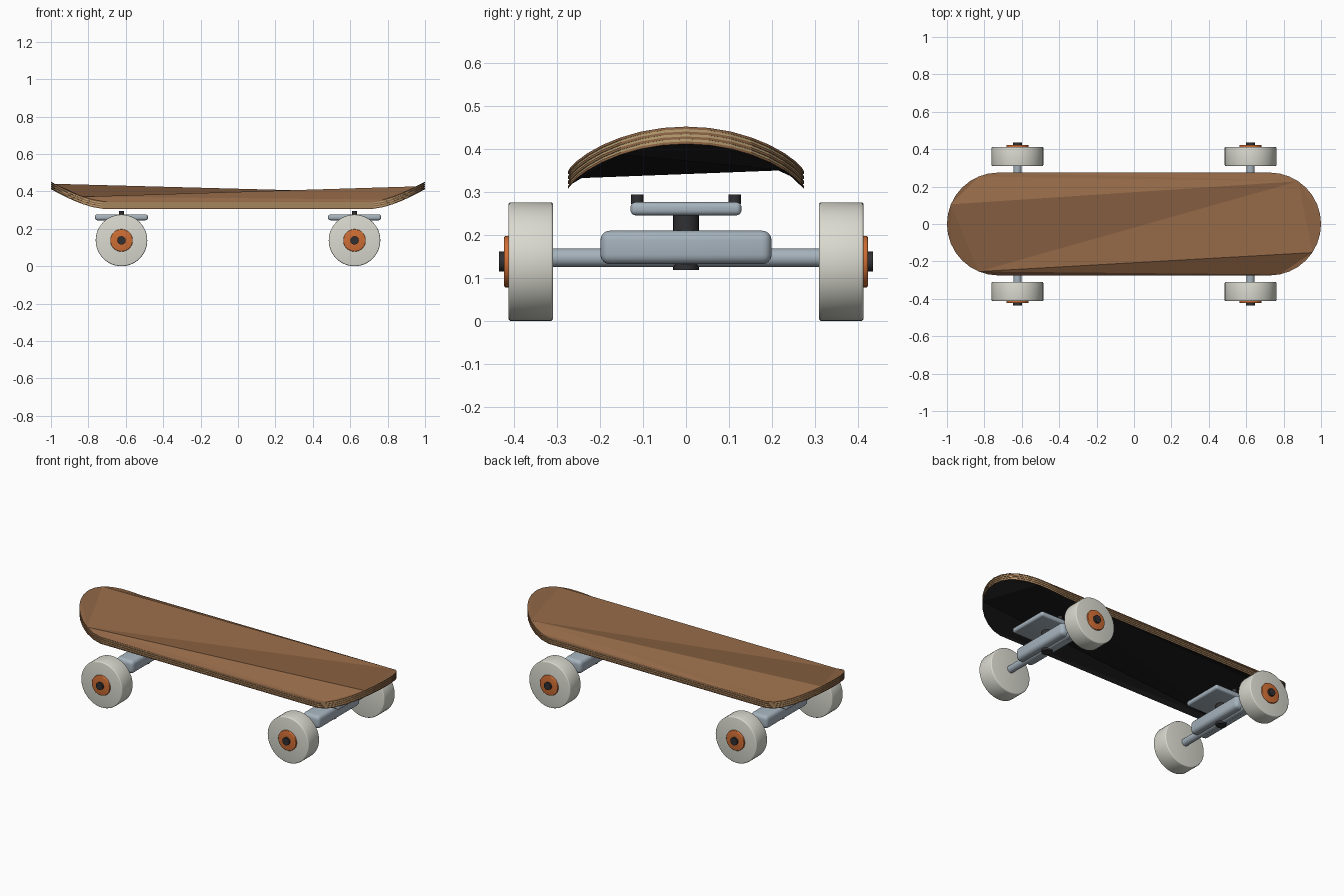
import bpy, bmesh, math
from mathutils import Matrix

if "Cube" in bpy.data.objects:
    bpy.data.objects.remove(bpy.data.objects["Cube"])


def material(name, rgb):
    m = bpy.data.materials.new(name)
    m.diffuse_color = (*rgb, 1)
    m.use_nodes = True
    m.node_tree.nodes["Principled BSDF"].inputs["Base Color"].default_value = m.diffuse_color
    return m


BROWN = material("brown wood", (0.283, 0.136, 0.061))
CREAM = material("cream ply", (0.50, 0.36, 0.18))
BLACK = material("black underside", (0.011, 0.011, 0.012))
METAL = material("grey metal", (0.376, 0.445, 0.503))
DARK = material("dark bolt", (0.03, 0.03, 0.034))
WHITE = material("off white wheel", (0.70, 0.70, 0.63))
ORANGE = material("orange hub", (0.62, 0.155, 0.035))


def finish(name, bm, mats, angle=35, smooth=True):
    me = bpy.data.meshes.new(name)
    bm.to_mesh(me)
    bm.free()
    ob = bpy.data.objects.new(name, me)
    bpy.context.collection.objects.link(ob)
    for m in mats:
        me.materials.append(m)
    if smooth:
        bpy.ops.object.select_all(action='DESELECT')
        ob.select_set(True)
        bpy.context.view_layer.objects.active = ob
        bpy.ops.object.shade_smooth_by_angle(angle=math.radians(angle))
    return ob


def bevel_sharp(bm, width, segments):
    edges = [e for e in bm.edges if e.calc_face_angle(0) > math.radians(50)]
    bmesh.ops.bevel(bm, geom=edges, offset=width, segments=segments,
                    profile=0.5, affect='EDGES', clamp_overlap=True)


def cylinder(name, mat, centre, radius, length, axis='Z', sides=32, bevel=0):
    bm = bmesh.new()
    bmesh.ops.create_cone(bm, cap_ends=True, segments=sides, radius1=radius,
                          radius2=radius, depth=length)
    if bevel:
        bevel_sharp(bm, bevel, 3)
    rot = Matrix.Rotation(math.pi / 2, 4, 'X') if axis == 'Y' else Matrix()
    bm.transform(Matrix.Translation(centre) @ rot)
    return finish(name, bm, [mat])


def rounded_box(name, mat, centre, size, bevel):
    bm = bmesh.new()
    bmesh.ops.create_cube(bm, size=1)
    bm.transform(Matrix.Translation(centre) @ Matrix.Diagonal((*size, 1)))
    bevel_sharp(bm, bevel, 4)
    return finish(name, bm, [mat])


# Deck: stacked plies with a stadium outline, kicked up at both ends
HALF, RADIUS, STEPS = 0.725, 0.275, 16
BASE, LIFT, THICK = 0.307, 0.105, 0.040


def deck_ring(bm, height, inset):
    ring = []
    for side in (1, -1):
        for i in range(STEPS + 1):
            a = side * (math.pi / 2 - math.pi * i / STEPS)
            c = max(0.0, math.cos(a))
            r = RADIUS - inset
            ring.append(bm.verts.new((side * (HALF + r * c), r * math.sin(a),
                                      BASE + height + LIFT * c ** 1.5)))
    return ring


def cap(bm, ring, mat, up):
    # close the outline by clipping every second corner
    ring, i = list(ring), 0
    while len(ring) >= 3:
        n = len(ring)
        tri = [ring[i - 1], ring[i], ring[(i + 1) % n]]
        f = bm.faces.new(tri[::-1] if up else tri)
        f.material_index = mat
        ring.pop(i)
        i = (i + 1) % len(ring)


def build_deck():
    bm = bmesh.new()
    plies = [0, 1, 0, 1, 0, 1, 0]
    rings, bands = [], []
    for k, mat in enumerate(plies):
        inset = 0.003 if mat else 0.0
        for edge in (k, k + 1):
            rings.append(deck_ring(bm, THICK * edge / len(plies), inset))
            bands.append(mat)
    for k in range(len(rings) - 1):
        lo, hi = rings[k], rings[k + 1]
        for i in range(len(lo)):
            j = (i + 1) % len(lo)
            f = bm.faces.new((lo[j], lo[i], hi[i], hi[j]))
            f.material_index = bands[k]
    cap(bm, rings[-1], 0, True)
    cap(bm, rings[0], 2, False)
    finish("deck", bm, [BROWN, CREAM, BLACK], smooth=False)


build_deck()

# Trucks and wheels
WHEEL_Z = 0.138
for end, x in (("left", -0.623), ("right", 0.623)):
    rounded_box(end + "_baseplate", METAL, (x, 0, 0.261), (0.283, 0.258, 0.031), 0.012)
    rounded_box(end + "_hanger", METAL, (x, 0, 0.171), (0.115, 0.398, 0.078), 0.022)
    cylinder(end + "_kingpin", DARK, (x, 0, 0.184), 0.03, 0.132, sides=24)
    cylinder(end + "_axle", METAL, (x, 0, 0.147), 0.022, 0.80, 'Y', 24)
    for label, s in (("front", -1), ("back", 1)):
        tag = end + "_" + label
        cylinder(tag + "_mount_bolt", DARK, (x, s * 0.113, 0.283), 0.0145, 0.022, sides=16)
        cylinder(tag + "_wheel", WHITE, (x, s * 0.361, WHEEL_Z), 0.138, 0.104, 'Y', 48, 0.006)
        cylinder(tag + "_hub", ORANGE, (x, s * 0.410, WHEEL_Z), 0.060, 0.026, 'Y', 32, 0.004)
        cylinder(tag + "_axle_nut", DARK, (x, s * 0.424, WHEEL_Z), 0.023, 0.022, 'Y', 12)
